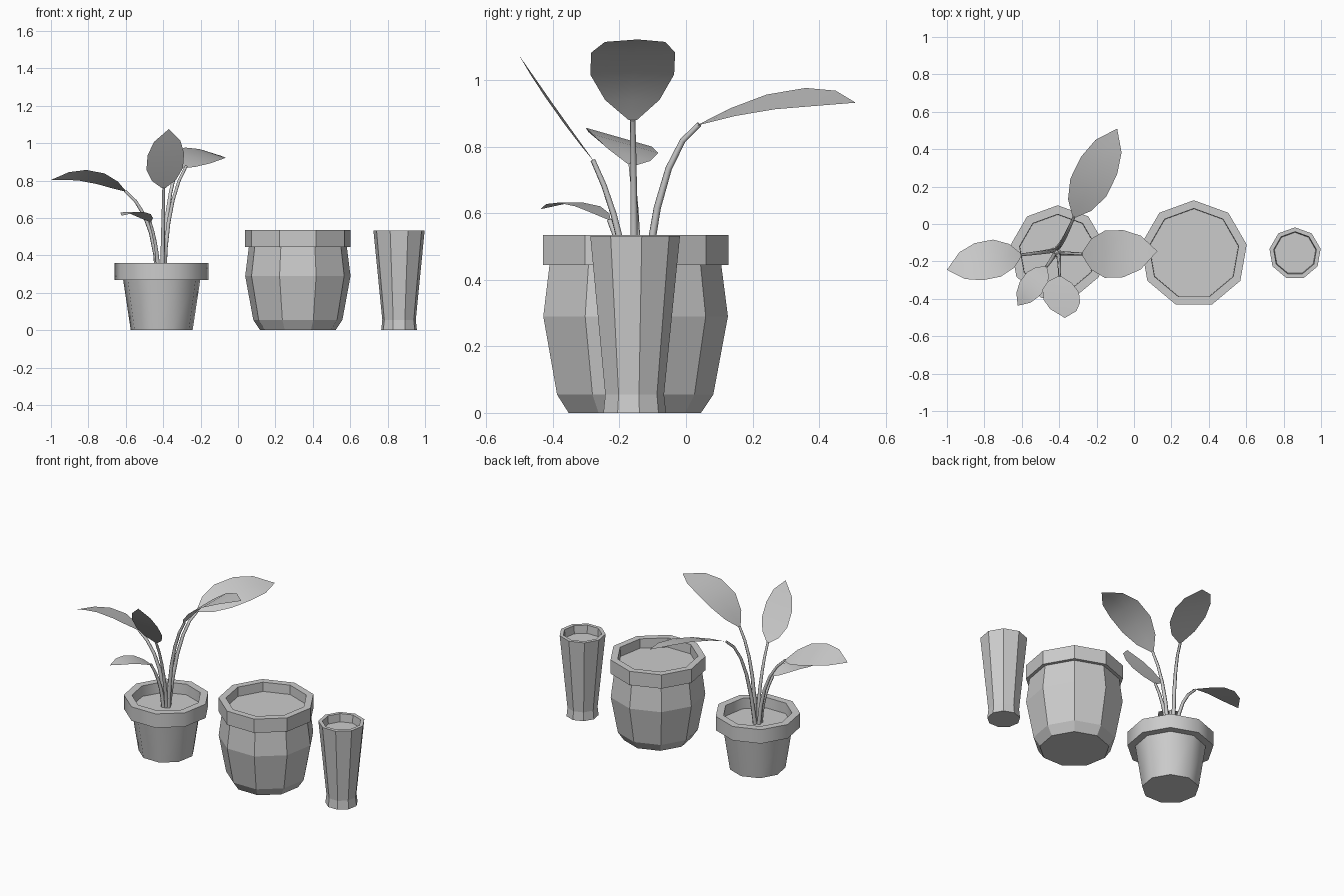
import bpy, bmesh, math
from mathutils import Vector

if "Cube" in bpy.data.objects:
    bpy.data.objects.remove(bpy.data.objects["Cube"])

SIDES = 9


def new_object(name, bm, smooth=False):
    bmesh.ops.recalc_face_normals(bm, faces=bm.faces)
    me = bpy.data.meshes.new(name)
    bm.to_mesh(me)
    bm.free()
    for p in me.polygons:
        p.use_smooth = smooth
    ob = bpy.data.objects.new(name, me)
    bpy.context.collection.objects.link(ob)
    return ob


def shade_by_angle(ob, degrees):
    bpy.ops.object.select_all(action='DESELECT')
    ob.select_set(True)
    bpy.context.view_layer.objects.active = ob
    bpy.ops.object.shade_smooth_by_angle(angle=math.radians(degrees))


def ring(bm, x, y, r, z):
    return [bm.verts.new((x + r * math.cos(math.pi / 2 + math.tau * i / SIDES),
                          y + r * math.sin(math.pi / 2 + math.tau * i / SIDES), z))
            for i in range(SIDES)]


def pot(name, x, y, profile):
    """Nine-sided turned pot; profile runs from the base, over the rim, to the soil."""
    bm = bmesh.new()
    rings = [ring(bm, x, y, r, z) for r, z in profile]
    for a, b in zip(rings, rings[1:]):
        for i in range(SIDES):
            j = (i + 1) % SIDES
            bm.faces.new((a[i], a[j], b[j], b[i]))
    bm.faces.new(rings[0])
    ob = new_object(name, bm)
    # soil disc
    bm = bmesh.new()
    bm.faces.new(ring(bm, x, y, *profile[-1]))
    new_object(name + "_soil", bm)
    return ob


def arc(a, m, b, t):
    """Quadratic curve from a through m to b."""
    a, m, b = Vector(a), Vector(m), Vector(b)
    c = 2 * m - (a + b) / 2
    return a * (1 - t) ** 2 + c * 2 * t * (1 - t) + b * t * t


def stem(name, a, m, b):
    cu = bpy.data.curves.new(name, 'CURVE')
    cu.dimensions = '3D'
    cu.bevel_depth = 0.013
    cu.bevel_resolution = 1
    cu.use_fill_caps = True
    sp = cu.splines.new('POLY')
    n = 6
    sp.points.add(n - 1)
    for i, p in enumerate(sp.points):
        t = i / (n - 1)
        p.co = (*arc(a, m, b, t), 1)
        p.radius = 1 - 0.4 * t
    ob = bpy.data.objects.new(name, cu)
    bpy.context.collection.objects.link(ob)
    bpy.ops.object.select_all(action='DESELECT')
    ob.select_set(True)
    bpy.context.view_layer.objects.active = ob
    bpy.ops.object.convert(target='MESH')


def leaf(name, a, m, b, side, half):
    """Blade with a midrib and two edges, pointed at the tip."""
    bm = bmesh.new()
    side = Vector(side).normalized() * half
    rows = []
    for t, w in ((0, .1), (.13, .65), (.33, 1), (.58, 1), (.8, .72)):
        c = arc(a, m, b, t)
        rows.append([bm.verts.new(c + side * w * s) for s in (-1, 0, 1)])
    for p, q in zip(rows, rows[1:]):
        for k in (0, 1):
            bm.faces.new((p[k], p[k + 1], q[k + 1], q[k]))
    tip = bm.verts.new(b)
    for k in (0, 1):
        bm.faces.new((rows[-1][k], rows[-1][k + 1], tip))
    new_object(name, bm, smooth=True)


# pots
small = pot("small_pot", -0.408, -0.155,
            [(.168, 0), (.209, .267), (.255, .267), (.255, .358), (.207, .358), (.205, .29)])
shade_by_angle(small, 41)
pot("large_pot", 0.32, -0.16,
    [(.205, 0), (.242, .055), (.286, .29), (.266, .445), (.287, .445),
     (.287, .535), (.243, .535), (.241, .475)])
pot("tall_vase", 0.861, -0.157,
    [(.097, 0), (.091, .055), (.139, .532), (.116, .532), (.112, .48)])

# plant: stem root, stem middle, leaf base, leaf middle, leaf tip, sideways direction, half width
PLANT = {
    "back": ((-.41, -.13, .28), (-.37, -.07, .68), (-.32, .04, .867),
             (-.205, .275, .94), (-.09, .51, .932), (.9, -.44, -.3), .112),
    "right": ((-.395, -.155, .28), (-.36, -.157, .64), (-.275, -.16, .88),
              (-.09, -.16, 1.065), (.125, -.145, 1.122), (0, 1, 0), .126),
    "left": ((-.43, -.14, .28), (-.482, -.15, .57), (-.605, -.165, .745),
             (-.80, -.195, .825), (-1, -.245, .803), (.2, -.98, .28), .105),
    "front": ((-.405, -.16, .28), (-.40, -.205, .55), (-.397, -.28, .76),
              (-.388, -.395, .915), (-.37, -.502, 1.075), (1, -.08, .05), .098),
    "small": ((-.425, -.165, .28), (-.438, -.185, .44), (-.47, -.23, .58),
              (-.545, -.33, .63), (-.622, -.437, .612), (.81, -.58, 0), .065),
}
for key, (root, mid, base, blade, tip, side, half) in PLANT.items():
    stem(key + "_stem", root, mid, base)
    leaf(key + "_leaf", base, blade, tip, side, half)
